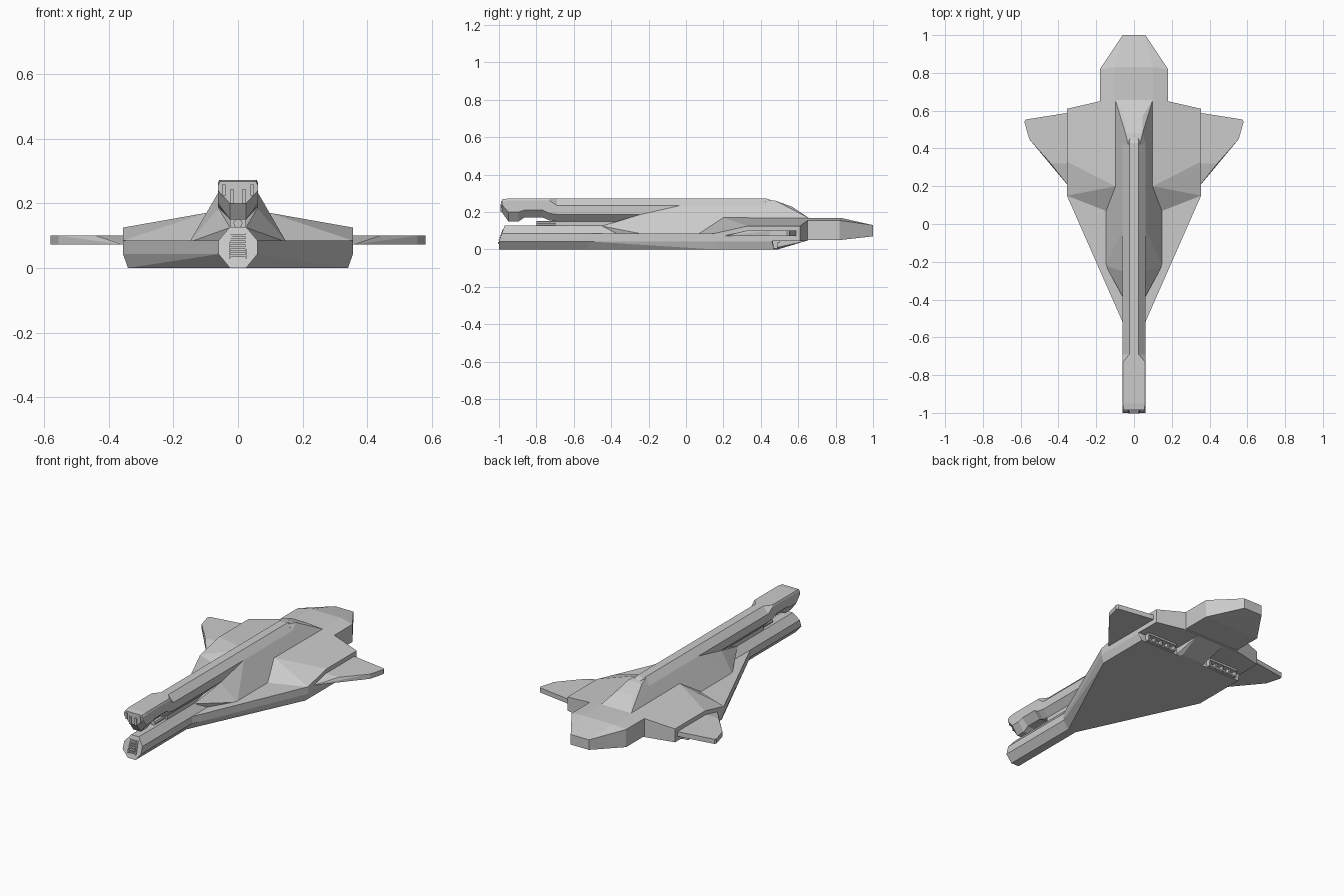
import bpy, bmesh, math

if "Cube" in bpy.data.objects:
    bpy.data.objects.remove(bpy.data.objects["Cube"])


def finish(name, bm):
    bmesh.ops.recalc_face_normals(bm, faces=bm.faces)
    me = bpy.data.meshes.new(name)
    bm.to_mesh(me)
    bm.free()
    ob = bpy.data.objects.new(name, me)
    bpy.context.collection.objects.link(ob)
    return ob


def hull(name, pts, mirror=True):
    """Faceted solid wrapped around points, mirrored across x."""
    bm = bmesh.new()
    for x, y, z in pts:
        bm.verts.new((x, y, z))
        if mirror:
            bm.verts.new((-x, y, z))
    res = bmesh.ops.convex_hull(bm, input=bm.verts[:])
    loose = [v for v in bm.verts if not v.link_faces]
    bmesh.ops.delete(bm, geom=loose, context='VERTS')
    bmesh.ops.dissolve_limit(bm, angle_limit=math.radians(1), verts=bm.verts[:], edges=bm.edges[:])
    return finish(name, bm)


def loft(name, sections):
    """Skin half-sections (y, [(x, z), ...]) mirrored into closed rings."""
    bm = bmesh.new()
    rings = []
    for pts in sections:
        full = pts + [(-x, y, z) for x, y, z in reversed(pts)]
        rings.append([bm.verts.new(p) for p in full])
    for a, b in zip(rings, rings[1:]):
        n = len(a)
        for i in range(n):
            bm.faces.new((a[i], a[(i + 1) % n], b[(i + 1) % n], b[i]))
    bm.faces.new(rings[0])
    bm.faces.new(rings[-1])
    return finish(name, bm)


def box(name, x, y, z):
    return hull(name, [(a, b, c) for a in x for b in y for c in z], mirror=False)


# Delta-shaped lower hull with a chamfered keel
hull("lower_hull", [
    (.025, -.52, 0), (.34, .15, 0), (.34, .47, 0),
    (.06, -.52, .043), (.355, .15, .043), (.355, .46, .043),
    (.06, -.52, .085), (.355, .15, .085), (.355, .46, .085)])

# Raised rear deck
hull("rear_deck", [
    (.355, .15, .045), (.355, .61, .045), (.18, .65, .045),
    (.15, .07, .085), (.355, .15, .085), (.1, .2, .17), (.355, .33, .125),
    (.355, .61, .125), (.18, .65, .155), (.1, .66, .168)])

# Tail block
hull("tail_block", [
    (.18, .6, .05), (.18, .82, .05), (.06, 1, .07), (.06, 1, .13),
    (.18, .82, .155), (.18, .6, .155), (.1, .6, .168), (.1, .83, .168)])

# Ramp under the tail, between the engines
hull("belly_ramp", [(.09, .44, 0), (.07, .49, 0), (.09, .44, .06),
                    (.09, .64, .06), (.09, .64, .045)])

# Octagonal lower prong with slanted tip
lower = [(.025, 0, 0), (.06, 0, .043), (.06, .014, .085), (.025, .03, .127)]
loft("lower_prong", [[(x, -1 + s, z) for x, s, z in lower],
                     [(x, -.2, z) for x, s, z in lower]])
# Grille on the prong tip
for i in range(6):
    z = .034 + i * .0125
    y = -1 + max(0, z - .043) * .36
    box("nose_slat", (-.023, .023), (y - .0, y + .012) if i == 9 else (y - .004, y + .01), (z, z + .007))
for s in (-1, 1):
    hull("nose_grille_rail", [(s * a, y + d, z) for a in (.023, .028)
                              for y, z in ((-1, .03), (-.977, .106)) for d in (-.004, .01)], mirror=False)

# Central spine body
hull("spine_body", [
    (.06, -.37, .08), (.15, -.22, .08), (.15, .07, .08), (.1, .2, .08),
    (.025, -.45, .125), (.06, -.25, .185), (.06, -.03, .235),
    (.06, .43, .235), (.1, .2, .17), (.1, .66, .08), (.1, .66, .166)])

# Sloping fairing behind the spine
hull("rear_fairing", [
    (.03, .42, .268), (.045, .48, .26), (.045, .57, .227), (.1, .66, .166),
    (.06, .43, .235), (.06, .43, .16)])

# Upper barrel with its stepped head: y, top, top half-width, shoulder, side bottom, underside
barrel = [
    (-.985, .268, .055, .255, .24, .2), (-.95, .272, .058, .262, .2, .15),
    (-.895, .272, .058, .262, .2, .15), (-.865, .272, .058, .262, .21, .17),
    (-.765, .272, .058, .262, .21, .17), (-.73, .272, .058, .262, .193, .155),
    (-.69, .272, .025, .235, .187, .15), (.43, .272, .025, .235, .187, .15),
    (.46, .262, .02, .235, .187, .15)]
loft("upper_barrel", [[(w, y, t), (.062 if y < -.7 else .06, y, h),
                       (.062 if y < -.7 else .06, y, s), (.025, y, b)]
                      for y, t, w, h, s, b in barrel])
# Muzzle details on the barrel head
for s in (-1, 1):
    box("muzzle_rail", sorted((s * .012, s * .024)), (-.992, -.96), (.2, .243))
    box("muzzle_guard", sorted((s * .038, s * .05)), (-.99, -.96), (.222, .258))

# Web and small gun between the prongs
box("prong_web", (-.025, .025), (-.7, -.2), (.12, .155))
bpy.ops.mesh.primitive_cylinder_add(vertices=8, radius=.014, depth=.12,
                                    location=(0, -.74, .138), rotation=(math.pi / 2, 0, 0))
bpy.context.object.name = "small_gun"

# Side fins with sloping leading edges, and engine vents
for s in (-1, 1):
    fin = [(.34, .59), (.355, .58), (.575, .553), (.58, .54), (.555, .45), (.44, .32)]
    pts = [(s * x, y, z) for x, y in fin for z in (.072, .1)]
    pts += [(s * .34, .2, .072), (s * .355, .21, .072), (s * .34, .32, .1)]
    hull("side_fin", pts, mirror=False)

    box("engine_frame_top", sorted((s * .12, s * .31)), (.46, .50), (.034, .046))
    box("engine_frame_bottom", sorted((s * .12, s * .31)), (.46, .485), (.004, .012))
    for i in range(5):
        x = .12 + i * .045
        box("engine_vent_bar", sorted((s * x, s * (x + .01))), (.46, .49), (.006, .04))
